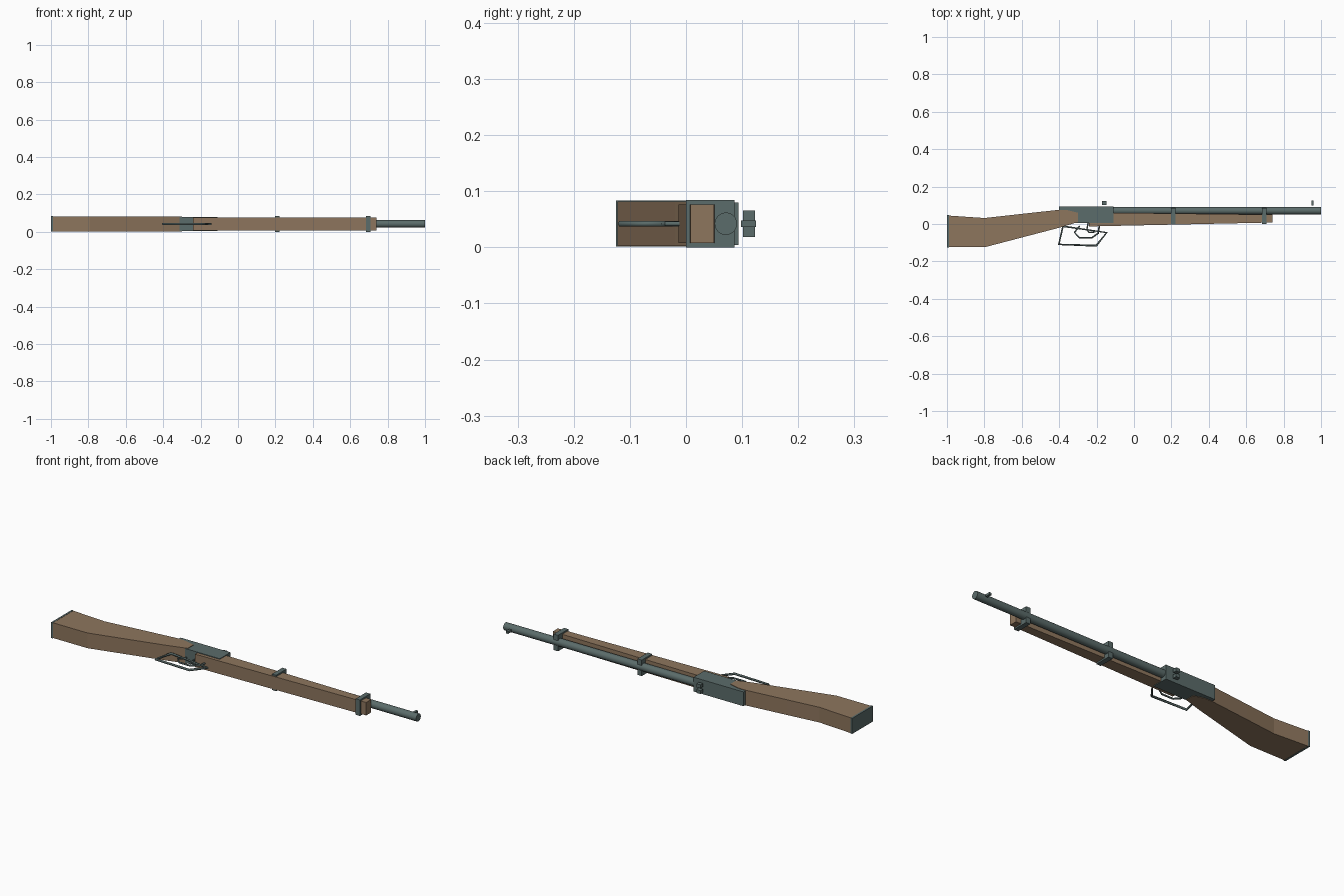
import bpy, bmesh, math
from mathutils import Vector

if "Cube" in bpy.data.objects:
    bpy.data.objects.remove(bpy.data.objects["Cube"])

ZC = 0.042  # mid-plane of the rifle, which lies on its side


def material(name, rgb):
    m = bpy.data.materials.new(name)
    m.diffuse_color = (*rgb, 1)
    m.use_nodes = True
    m.node_tree.nodes["Principled BSDF"].inputs["Base Color"].default_value = m.diffuse_color
    return m


WOOD = material("walnut wood", (0.27, 0.18, 0.11))
STEEL = material("blued steel", (0.105, 0.15, 0.145))


def finish(name, bm, mat):
    bmesh.ops.recalc_face_normals(bm, faces=bm.faces)
    me = bpy.data.meshes.new(name)
    bm.to_mesh(me)
    bm.free()
    me.materials.append(mat)
    ob = bpy.data.objects.new(name, me)
    bpy.context.collection.objects.link(ob)
    return ob


def slab(name, pts, half, mat, zc=ZC):
    """Extrude a side profile symmetrically about the height zc."""
    bm = bmesh.new()
    face = bm.faces.new([bm.verts.new((x, y, zc - half)) for x, y in pts])
    ext = bmesh.ops.extrude_face_region(bm, geom=[face])["geom"]
    bmesh.ops.translate(bm, vec=(0, 0, 2 * half),
                        verts=[v for v in ext if isinstance(v, bmesh.types.BMVert)])
    return finish(name, bm, mat)


def box(name, x0, x1, y0, y1, half, mat, zc=ZC):
    return slab(name, [(x0, y0), (x1, y0), (x1, y1), (x0, y1)], half, mat, zc)


def wire(name, pts, r, closed):
    """Thin round bar bent along a path in the mid-plane."""
    cu = bpy.data.curves.new(name, 'CURVE')
    cu.dimensions = '3D'
    cu.bevel_depth = r
    cu.bevel_resolution = 1
    cu.use_fill_caps = True
    sp = cu.splines.new('POLY')
    sp.points.add(len(pts) - 1)
    for p, (x, y) in zip(sp.points, pts):
        p.co = (x, y, ZC, 1)
    sp.use_cyclic_u = closed
    cu.materials.append(STEEL)
    ob = bpy.data.objects.new(name, cu)
    bpy.context.collection.objects.link(ob)


# Wooden furniture
slab("butt_stock", [(-0.992, -0.122), (-0.79, -0.122), (-0.4, -0.02), (-0.3, 0.01),
                    (-0.3, 0.06), (-0.36, 0.075), (-0.4, 0.076), (-0.62, 0.052),
                    (-0.8, 0.032), (-0.992, 0.045)], 0.040, WOOD)
slab("fore_stock", [(-0.24, -0.013), (0.74, 0.008), (0.74, 0.05),
                    (-0.11, 0.06), (-0.24, 0.06)], 0.034, WOOD)

# Steel body
box("butt_plate", -1.0, -0.99, -0.125, 0.047, 0.041, STEEL)
box("receiver", -0.4, -0.11, 0.006, 0.094, 0.0375, STEEL)
for i, x in enumerate((0.21, 0.697)):
    box(f"barrel_band_{i + 1}", x - 0.0125, x + 0.0125, 0.0, 0.086, 0.042, STEEL)

# Barrel
bm = bmesh.new()
bmesh.ops.create_cone(bm, cap_ends=True, segments=24, radius1=0.02, radius2=0.02, depth=1.13)
bmesh.ops.rotate(bm, cent=(0, 0, 0), verts=bm.verts,
                 matrix=Vector((0, 0, 1)).rotation_difference(Vector((1, 0, 0))).to_matrix())
bmesh.ops.translate(bm, vec=(0.435, 0.071, ZC), verts=bm.verts)
barrel = finish("barrel", bm, STEEL)
for p in barrel.data.polygons:
    p.use_smooth = len(p.vertices) == 4

# Sights
for side, s in (("left", 1), ("right", -1)):
    box(f"rear_sight_{side}", -0.17, -0.146, 0.102, 0.123, 0.009, STEEL, ZC + s * 0.015)
box("front_sight", 0.948, 0.96, 0.098, 0.125, 0.006, STEEL)

# Lever loop, trigger guard and trigger
wire("lever_loop", [(-0.38, -0.012), (-0.146, -0.046), (-0.202, -0.116), (-0.402, -0.109)],
     0.006, True)
wire("trigger_guard", [(-0.29, -0.01), (-0.318, -0.045), (-0.292, -0.073), (-0.225, -0.073),
                       (-0.192, -0.05), (-0.185, -0.01)], 0.0045, False)
wire("trigger", [(-0.245, 0.008), (-0.252, -0.03), (-0.24, -0.046), (-0.205, -0.042)],
     0.004, False)
